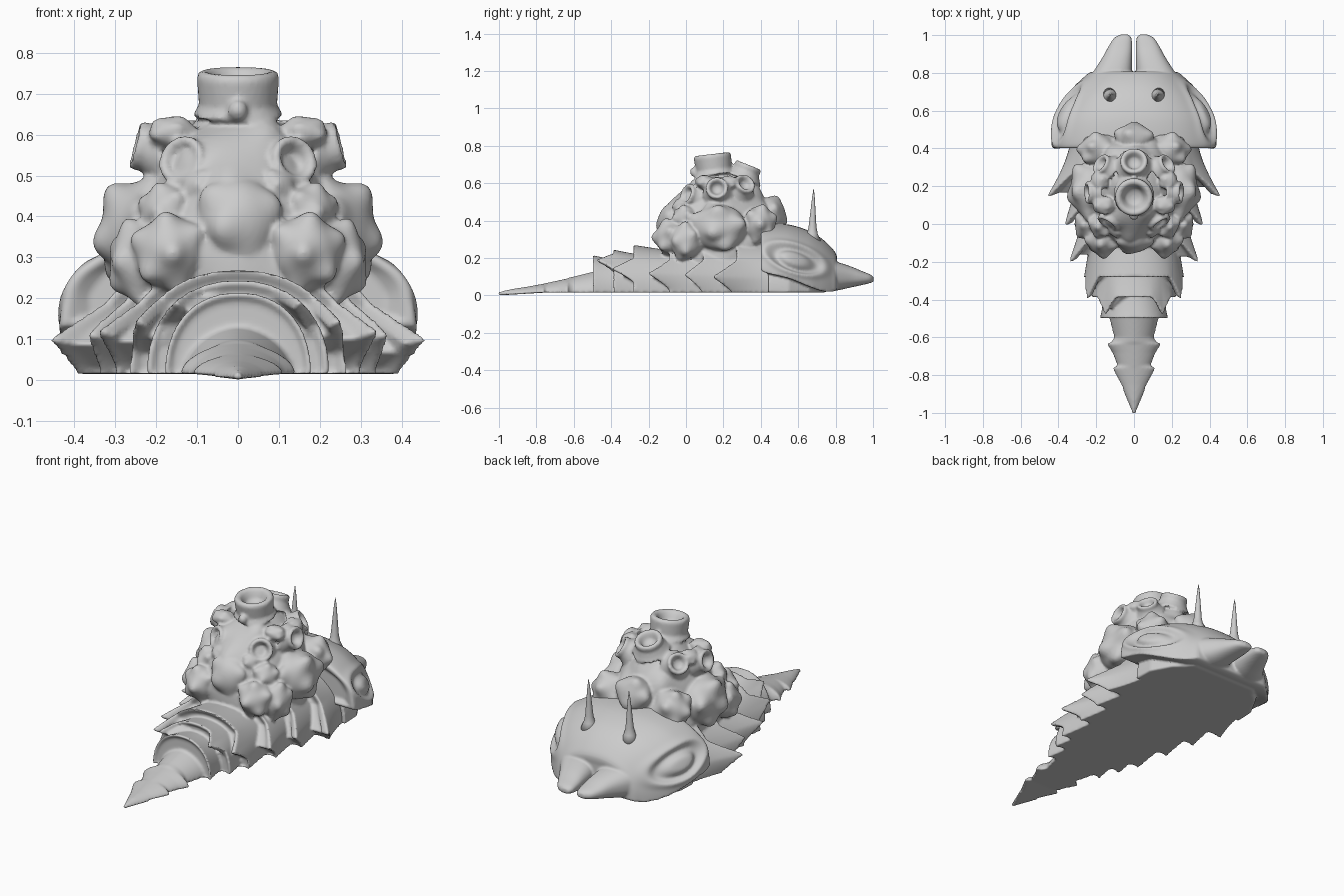
import bpy, bmesh, math, random
from mathutils import Vector

if "Cube" in bpy.data.objects:
    bpy.data.objects.remove(bpy.data.objects["Cube"])

FLOOR = 0.015


def add_object(name, bm):
    me = bpy.data.meshes.new(name)
    bm.to_mesh(me)
    bm.free()
    me.shade_smooth()
    ob = bpy.data.objects.new(name, me)
    bpy.context.collection.objects.link(ob)
    return ob


def finish(name, bm, mirror=False):
    if mirror:
        dup = bmesh.ops.duplicate(bm, geom=bm.verts[:] + bm.edges[:] + bm.faces[:])
        for e in dup["geom"]:
            if isinstance(e, bmesh.types.BMVert):
                e.co.x *= -1
    bmesh.ops.recalc_face_normals(bm, faces=bm.faces)
    return add_object(name, bm)


def fuse(name, parts, voxel=0.008, smooth=2):
    """Weld overlapping parts into one sculpted skin"""
    bm = bmesh.new()
    for ob in parts:
        bm.from_mesh(ob.data)
        bpy.data.objects.remove(ob)
    ob = add_object(name, bm)
    rm = ob.modifiers.new("weld", "REMESH")
    rm.mode, rm.voxel_size, rm.use_smooth_shade = "VOXEL", voxel, True
    sm = ob.modifiers.new("soften", "SMOOTH")
    sm.factor, sm.iterations = 0.5, smooth
    return ob


def loft(name, rings, mirror=False):
    bm = bmesh.new()
    rows = [[bm.verts.new(p) for p in r] for r in rings]
    n = len(rows[0])
    for a, b in zip(rows, rows[1:]):
        for i in range(n):
            j = (i + 1) % n
            bm.faces.new((a[i], a[j], b[j], b[i]))
    bm.faces.new(rows[0])
    bm.faces.new(rows[-1])
    return finish(name, bm, mirror)


def power(v, e):
    return math.copysign(abs(v) ** (2 / e), v)


def arch(y, hw, top, zb=FLOOR, e=2.2, n=64):
    """Flat-bottomed arched cross-section"""
    return [Vector((hw * power(math.cos(a), e), y, zb + (top - zb) * power(math.sin(a), e)))
            for a in (math.pi * i / n for i in range(n + 1))]


def resample(table, n):
    """Smooth interpolation of station rows"""
    out = []
    for k in range(len(table) - 1):
        p0, p1, p2, p3 = (table[min(max(k + d, 0), len(table) - 1)] for d in (-1, 0, 1, 2))
        for s in range(n):
            t = s / n
            out.append([0.5 * (2 * b + (c - a) * t + (2 * a - 5 * b + 4 * c - d) * t * t
                        + (3 * b - a - 3 * c + d) * t ** 3) for a, b, c, d in zip(p0, p1, p2, p3)])
    return out + [list(table[-1])]


def revolve(name, profile, loc, direction, mirror=False, n=32):
    """Lathe of (radius, distance) points about a direction"""
    q = Vector(direction).to_track_quat('Z', 'Y')
    rings = [[q @ Vector((r * math.cos(2 * math.pi * i / n), r * math.sin(2 * math.pi * i / n), d))
              + Vector(loc) for i in range(n)] for r, d in profile]
    return loft(name, rings, mirror)


def lump(name, loc, radii, seed, bumps=10, amp=0.2, width=0.35, mirror=False):
    """Rocky ball with rounded knobs"""
    rnd = random.Random(seed)
    dirs = []
    for i in range(bumps):
        z = 1 - 2 * (i + 0.5) / bumps
        a = i * 2.39996 + rnd.uniform(-0.25, 0.25) + seed
        r = math.sqrt(1 - z * z)
        dirs.append(Vector((r * math.cos(a), r * math.sin(a), z)))
    bm = bmesh.new()
    bmesh.ops.create_icosphere(bm, subdivisions=5 if radii[0] > 0.2 else 4, radius=1)
    for v in bm.verts:
        k = 0.95 + amp * max(math.exp(-(v.co.angle(d) / width) ** 2) for d in dirs)
        v.co = Vector([c * k * r + o for c, r, o in zip(v.co, radii, loc)])
        v.co.z = max(v.co.z, 0.08 + 0.05 * v.co.z)
    return finish(name, bm, mirror)


body, skull = [], []

# Overlapping back plates with swept side spikes
plates = [  # front y, rear y, half width, top, spike length, flare, spike angle
    (0.55, 0.27, 0.375, 0.33, 0.13, 0.27, 0.24),
    (0.40, 0.09, 0.335, 0.31, 0.10, 0.15, 0.30),
    (0.22, -0.09, 0.30, 0.29, 0.115, 0.22, 0.35),
    (0.02, -0.28, 0.265, 0.27, 0.12, 0.07, 0.50),
    (-0.18, -0.39, 0.225, 0.245, 0.09, 0.00, 0.85),
    (-0.33, -0.50, 0.18, 0.215, 0.00, 0.00, 0.50)]
for k, (yf, yb, hw, top, spike, flare, ang) in enumerate(plates):
    rings = []
    for i in range(18):
        t = min(i / 15, 1)
        s = 0.86 + 0.14 * t ** 1.5 - (0, 0.04, 0.12)[max(i - 15, 0)]
        y = yf + (yb - yf) * t + (0.015 if i == 17 else 0)
        ring = arch(y, hw * s, FLOOR + (top - FLOOR) * s, n=96)
        for j, p in enumerate(ring):
            a = math.pi * j / 96
            a = min(a, math.pi - a)
            w = max(0, 1 - abs(a - ang) / 0.32) ** 1.2 * t ** 4
            p.y -= w * spike
            p.x *= 1 + w * flare
        rings.append(ring)
    body.append(loft("back_plate_%d" % (k + 1), rings))

# Barbed tail
tail = [(-0.42, 0.145, 0.14), (-0.50, 0.13, 0.125), (-0.60, 0.105, 0.10), (-0.625, 0.12, 0.095),
        (-0.634, 0.145, 0.09), (-0.68, 0.115, 0.08), (-0.75, 0.088, 0.065), (-0.762, 0.115, 0.062),
        (-0.85, 0.07, 0.046), (-0.93, 0.038, 0.034), (-1.005, 0.008, 0.018)]
body.append(loft("tail", [arch(y, w, h, max(0.0, FLOOR * min(1, (y + 1) * 4)), 1.8) for y, w, h in tail]))

# Belly under the head
skull.append(loft("neck_belly", [arch(y, w, h) for y, w, h in (
    (0.44, 0.355, 0.30), (0.55, 0.35, 0.30), (0.66, 0.29, 0.25), (0.74, 0.2, 0.12))]))

# Helmet head with almond eye grooves pressed into the flanks
head = [(0.425, 0.36, 0.33, 0.16), (0.40, 0.42, 0.365, 0.14), (0.43, 0.437, 0.385, 0.12),
        (0.55, 0.425, 0.378, 0.09), (0.65, 0.38, 0.348, 0.05), (0.72, 0.325, 0.308, 0.025),
        (0.775, 0.268, 0.258, 0.02), (0.805, 0.225, 0.215, 0.03), (0.805, 0.15, 0.17, 0.05)]
rings = [arch(y, w, h, zb, 2.3, 160) for y, w, h, zb in resample(head, 16)]
ca, sa = math.cos(-0.33), math.sin(-0.33)
for ring in rings:
    for p in ring:
        u, v = p.y - 0.585, p.z - 0.195
        d = math.hypot((u * ca + v * sa) / 0.135, (v * ca - u * sa) / 0.06)
        push = 0.010 * math.exp(-((d - 1.3) / 0.2) ** 2) - 0.022 * math.exp(-((d - 0.82) / 0.25) ** 2)
        side = math.copysign(min(1, abs(p.x) / 0.2), p.x)
        p.x += push * side
        p.z += push * 0.4 * abs(side)
skull.append(loft("helmet", rings))

# Mandibles
jaw = [(0.70, 0.02, 0.29, 0.018, 0.20), (0.80, 0.012, 0.22, 0.025, 0.18), (0.88, 0.01, 0.168, 0.042, 0.155),
       (0.94, 0.01, 0.135, 0.055, 0.13), (0.985, 0.014, 0.105, 0.066, 0.112), (1.003, 0.03, 0.07, 0.074, 0.098)]
rings = []
for y, x0, x1, z0, z1 in resample(jaw, 5):
    rings.append([Vector(((x0 + x1) / 2 + (x1 - x0) / 2 * power(math.cos(a), 2.4), y,
                          (z0 + z1) / 2 + (z1 - z0) / 2 * power(math.sin(a), 2.4)))
                  for a in (2 * math.pi * i / 40 for i in range(40))])
skull.append(loft("mandibles", rings, True))

# Feelers
revolve("feelers", [(0.05, -0.03), (0.029, 0.015), (0.021, 0.05), (0.014, 0.13), (0.007, 0.21), (0.001, 0.255)],
        (0.125, 0.675, 0.315), (0, 0.03, 1), True, 20)

# Shell mound
body.append(lump("shell_core", (0, 0.18, 0.27), (0.265, 0.325, 0.40), 3, 26, 0.07, 0.2))

# Rocky lumps around the shell
body.append(lump("front_lump", (0, -0.065, 0.385), (0.105, 0.09, 0.115), 1, 8, 0.18))
body.append(lump("rear_lump", (0, 0.45, 0.43), (0.10, 0.085, 0.10), 2, 8, 0.2))
body.append(lump("crest_nub", (0, 0.045, 0.66), (0.025, 0.025, 0.025), 11, 4, 0.1))
for name, loc, rad, seed, amp in (
        ("side_lumps", (0.235, 0.18, 0.36), (0.105, 0.15, 0.13), 4, 0.25),
        ("front_side_lumps", (0.165, -0.07, 0.31), (0.09, 0.10, 0.095), 5, 0.22),
        ("lower_front_lumps", (0.24, 0.0, 0.29), (0.075, 0.085, 0.10), 6, 0.2),
        ("mid_front_lumps", (0.17, 0.0, 0.41), (0.07, 0.07, 0.07), 12, 0.2),
        ("rear_side_lumps", (0.19, 0.39, 0.38), (0.10, 0.09, 0.10), 7, 0.22),
        ("upper_front_knobs", (0.09, -0.02, 0.47), (0.05, 0.05, 0.05), 8, 0.15),
        ("upper_side_knobs", (0.18, 0.23, 0.60), (0.05, 0.05, 0.04), 9, 0.15),
        ("shoulder_knobs", (0.16, 0.10, 0.605), (0.06, 0.05, 0.04), 10, 0.15)):
    body.append(lump(name, loc, rad, seed, 11, amp, 0.3, True))


# Crater vents
def vent(name, loc, direction, r, flare=1.3, mirror=False):
    prof = [(flare, -1.0), (flare * 0.85, -0.75), (0.92, -0.4), (0.94, -0.12), (0.9, 0.0), (0.78, 0.05),
            (0.64, -0.02), (0.54, -0.18), (0.42, -0.42), (0.2, -0.52), (0.02, -0.54)]
    body.append(revolve(name, [(a * r, d * r) for a, d in prof], loc, direction, mirror))


vent("top_vent", (0, 0.14, 0.752), (0, -0.12, 1), 0.107, 1.05)
vent("rear_top_vent", (0, 0.335, 0.695), (0, 0.4, 1), 0.078)
vent("front_vents", (0.142, 0.0, 0.54), (0.5, -0.8, 0.3), 0.066, 1.3, True)
vent("side_vents", (0.25, 0.165, 0.575), (1, -0.05, 0.25), 0.064, 1.3, True)
vent("rear_vents", (0.18, 0.32, 0.60), (0.7, 0.45, 0.5), 0.062, 1.3, True)

fuse("body_and_shell", body)
fuse("head", skull, 0.007)
